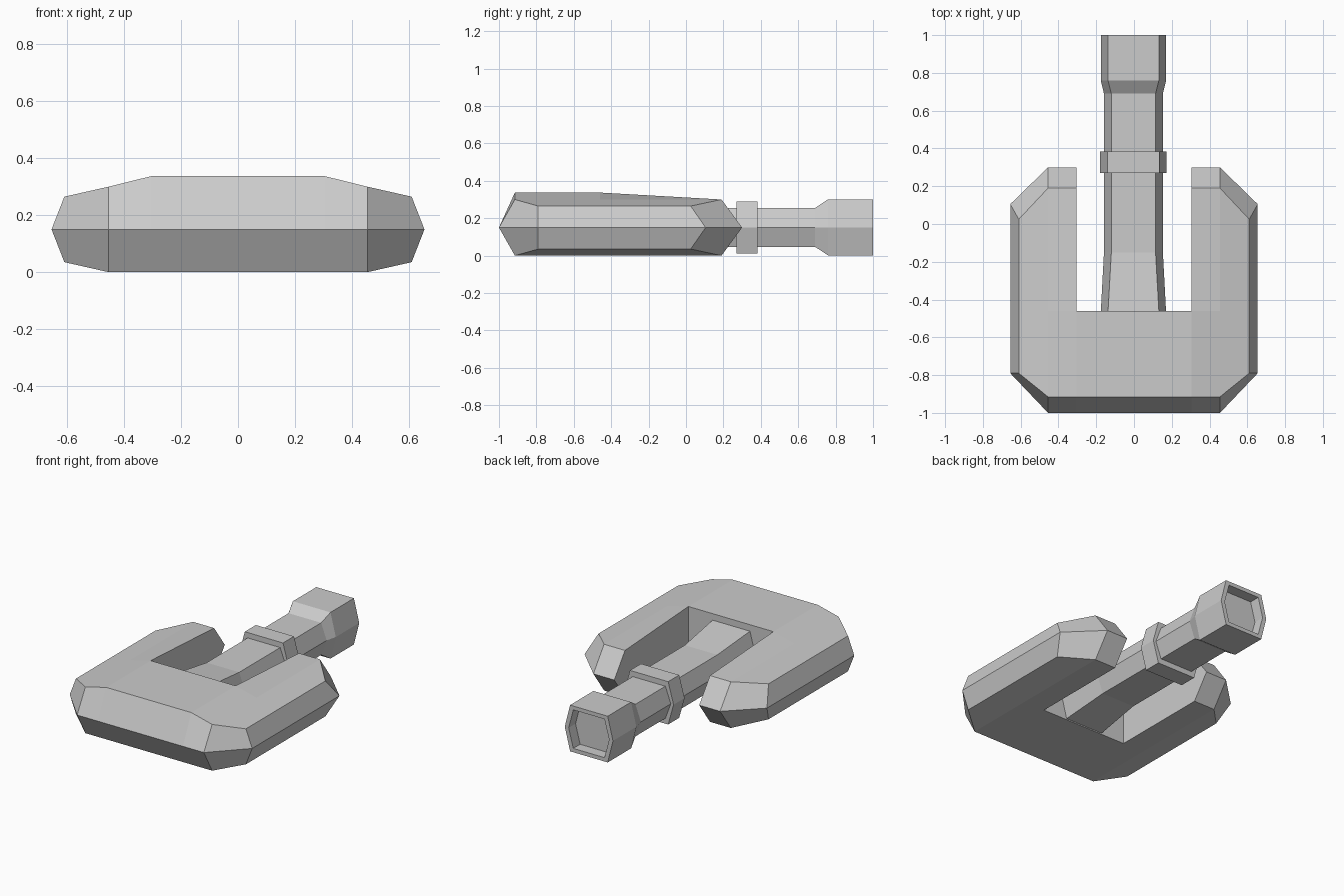
import bpy, bmesh

if "Cube" in bpy.data.objects:
    bpy.data.objects.remove(bpy.data.objects["Cube"])


def finish(name, bm):
    bmesh.ops.remove_doubles(bm, verts=bm.verts[:], dist=0.0005)
    bmesh.ops.recalc_face_normals(bm, faces=bm.faces[:])
    mesh = bpy.data.meshes.new(name)
    bm.to_mesh(mesh)
    bm.free()
    ob = bpy.data.objects.new(name, mesh)
    bpy.context.collection.objects.link(ob)
    return ob


def hex_loft(name, sections, close=True):
    """Hexagonal tube along y; sections are (y, flat half width, side half width, half height)."""
    bm = bmesh.new()
    rings = []
    for y, f, s, h in sections:
        pts = [(f, h), (s, 0), (f, -h), (-f, -h), (-s, 0), (-f, h)]
        rings.append([bm.verts.new((x - 0.003, y, 0.151 + z)) for x, z in pts])
    for a, b in zip(rings, rings[1:] + ([] if close else rings[:1])):
        for i in range(6):
            j = (i + 1) % 6
            bm.faces.new((a[i], a[j], b[j], b[i]))
    if close:
        bm.faces.new(rings[0])
        bm.faces.new(rings[-1])
    return finish(name, bm)


# U-shaped hull: right half outline (rim at mid height, inset top and bottom)
inset = [(0, -.915), (.305, -.915), (.455, -.915), (.61, -.79), (.61, .025),
         (.455, .19), (.305, .19), (.305, -.46), (0, -.46)]
rim = [(0, -1), (.305, -1), (.455, -1), (.655, -.79), (.655, .105),
       (.455, .30), (.305, .30), (.305, -.46), (0, -.46)]
top_z = [.337, .337, .30, .265, .265, .30, .30, .337, .337]
low_z = [0, 0, 0, .035, .035, 0, 0, 0, 0]

bm = bmesh.new()
top = [bm.verts.new((*p, z)) for p, z in zip(inset, top_z)]
mid = [bm.verts.new((*p, .15)) for p in rim]
low = [bm.verts.new((*p, z)) for p, z in zip(inset, low_z)]
for a, b in ((top, mid), (mid, low)):
    for i in range(8):
        bm.faces.new((a[i], a[i + 1], b[i + 1], b[i]))
for r, z in ((top, .30), (low, 0)):
    c = bm.verts.new((.455, -.46, z))
    bm.faces.new((r[0], r[1], r[7], r[8]))
    bm.faces.new((r[1], r[2], c, r[7]))
    bm.faces.new((r[7], c, r[5], r[6]))
    bm.faces.new((r[2], r[3], r[4], r[5], c))
# mirror the half across x = 0
geo = bm.verts[:] + bm.edges[:] + bm.faces[:]
bmesh.ops.mirror(bm, geom=geo, axis='X', merge_dist=0.0005)
finish("hull", bm)

# Barrel with flared root, flared muzzle and shallow recessed bore
hex_loft("barrel", [
    (-.47, .135, .173, .145), (-.15, .117, .156, .104), (.69, .117, .156, .104),
    (.76, .135, .173, .15), (1.0, .135, .173, .15),
    (1.0, .112, .145, .125), (.93, .112, .145, .125)])

# Collar around the barrel
hex_loft("barrel_collar", [
    (.27, .137, .176, .139), (.383, .137, .176, .139),
    (.383, .11, .15, .098), (.27, .11, .15, .098)], close=False)
